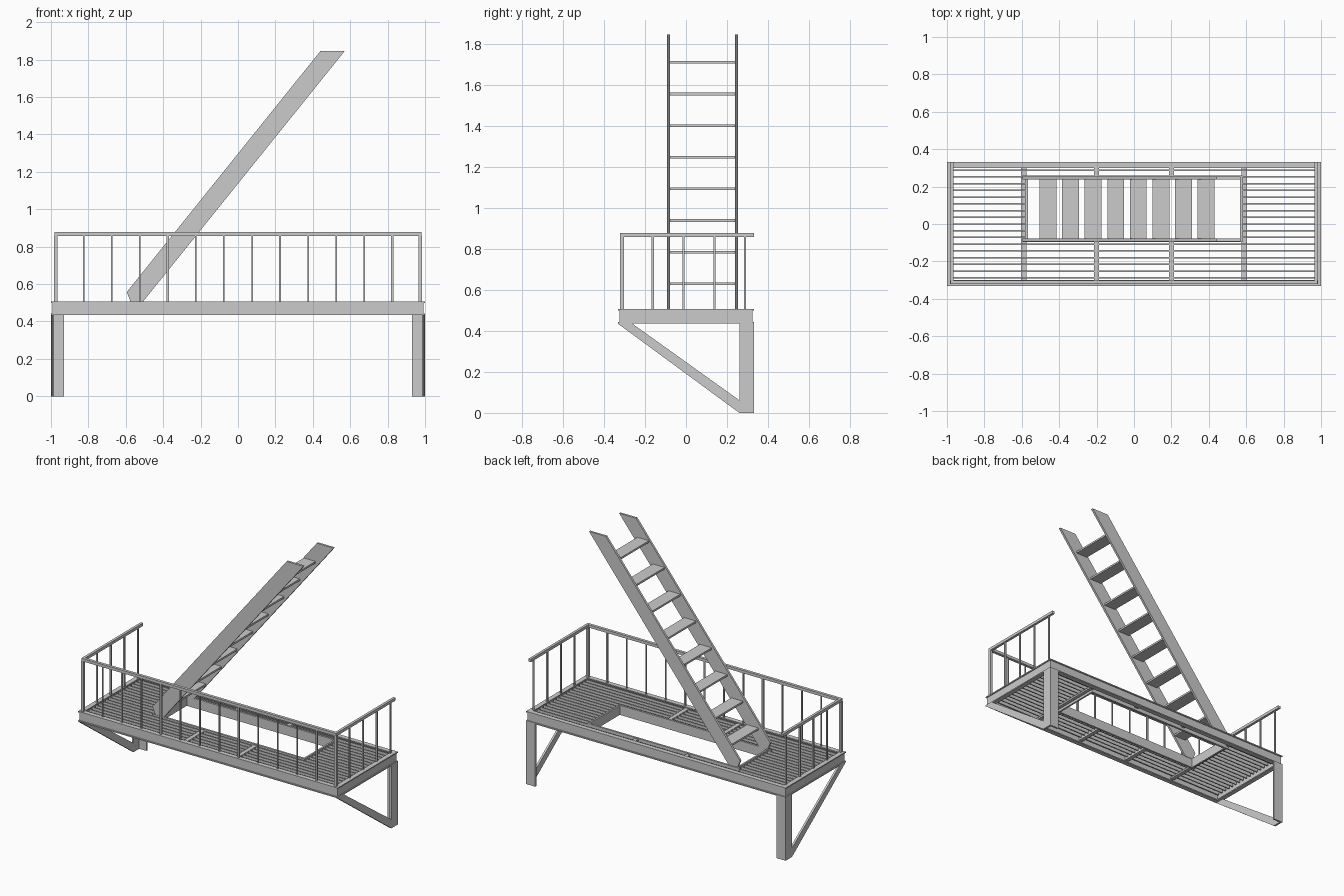
import bpy, bmesh
from mathutils import Vector

if "Cube" in bpy.data.objects:
    bpy.data.objects.remove(bpy.data.objects["Cube"])


def finish(name, bm):
    bmesh.ops.recalc_face_normals(bm, faces=bm.faces)
    me = bpy.data.meshes.new(name)
    bm.to_mesh(me)
    bm.free()
    ob = bpy.data.objects.new(name, me)
    bpy.context.collection.objects.link(ob)
    return ob


def boxes(name, items):
    """One object from boxes given as (x0, x1, y0, y1, z0, z1)."""
    bm = bmesh.new()
    for x0, x1, y0, y1, z0, z1 in items:
        vs = bmesh.ops.create_cube(bm, size=1)["verts"]
        for v in vs:
            v.co = Vector((x1 if v.co.x > 0 else x0,
                           y1 if v.co.y > 0 else y0,
                           z1 if v.co.z > 0 else z0))
    return finish(name, bm)


def plates(name, pts, offset, starts):
    """Flat outlines extruded by offset, repeated at each start."""
    bm = bmesh.new()
    for s in starts:
        f = bm.faces.new([bm.verts.new(Vector(p) + Vector(s)) for p in pts])
        r = bmesh.ops.extrude_face_region(bm, geom=[f], use_keep_orig=True)
        for v in r["geom"]:
            if isinstance(v, bmesh.types.BMVert):
                v.co += Vector(offset)
    return finish(name, bm)


X, Y, Z0, Z1 = 1.0, 0.332, 0.435, 0.507   # platform size
OX, OY0, OY1 = 0.575, -0.085, 0.25        # stair opening

# Outer frame: webs with top and bottom flanges
frame = []
for z0, z1, a, b in ((Z0, Z0 + .008, 0, .033), (Z1 - .008, Z1, 0, .033),
                     (Z0 + .008, Z1 - .008, .007, .02)):
    for s in (-1, 1):
        ys = sorted((s * (Y - a), s * (Y - b)))
        xs = sorted((s * (X - a), s * (X - b)))
        frame.append((-X + a, X - a, *ys, z0, z1))
        frame.append((*xs, -Y + b, Y - b, z0, z1))
boxes("platform_frame", frame)

# Cross members and opening trim
cross = []
for s in (-1, 1):
    xs = sorted((s * OX, s * (OX + .028)))
    cross.append((*xs, -Y + .02, Y - .02, .457, .469))
    xs = sorted((s * (OX - .008), s * (OX + .004)))
    cross.append((*xs, OY0, OY1, Z0 + .005, Z1))
    xc = s * .2
    cross.append((xc - .014, xc + .014, -Y + .02, OY0, .457, .5))
    cross.append((xc - .014, xc + .014, OY1, Y - .02, .457, .5))
cross.append((-OX - .02, OX + .004, OY0 - .01, OY0 + .004, Z0 + .005, Z1))
cross.append((-OX - .02, OX + .004, OY1 - .004, OY1 + .01, Z0 + .005, Z1))
boxes("opening_and_cross_members", cross)

# Grating slats, split around the opening
slats = []
for i in range(17):
    y = -.288 + i * .036
    spans = [(-.97, .97)]
    if OY0 - .01 < y < OY1 + .01:
        spans = [(-.97, -OX), (OX, .97)]
    for a, b in spans:
        slats.append((a, b, y - .004, y + .004, .469, .5))
boxes("grating_slats", slats)

# Angle legs and diagonal braces
legs = []
for s in (-1, 1):
    legs.append((*sorted((s * .93, s * X)), Y - .012, Y, 0, Z0))
    legs.append((*sorted((s * .986, s * X)), .26, Y - .012, 0, Z0))
boxes("legs", legs)
plates("braces", [(0, -Y, Z0), (0, -.262, Z0), (0, .26, .062), (0, .26, 0)],
       (.014, 0, 0), [(-X, 0, 0), (X - .014, 0, 0)])

# Handrail on the front and both ends
rail_y = -.312
boxes("handrail", [(-.982, .982, rail_y - .01, rail_y + .01, .858, .878)] +
      [(s * .973 - .009, s * .973 + .009, rail_y + .01, Y, .858, .878)
       for s in (-1, 1)])
posts = []
for i in range(14):
    x = -.975 + i * .15
    r = .009 if i in (0, 13) else .006 if i % 4 == 0 else .004
    posts.append((x - r, x + r, rail_y - r, rail_y + r, .5, .86))
for s in (-1, 1):
    for i in range(1, 5):
        y = rail_y + i * .15
        x = s * .973
        posts.append((x - .005, x + .005, y - .005, y + .005, .5, .86))
boxes("railing_posts", posts)

# Stair stringers and treads
plates("stair_stringers",
       [(-.595, 0, .557), (-.573, 0, .503), (-.51, 0, .503),
        (.57, 0, 1.845), (.44, 0, 1.845)],
       (0, .015, 0), [(0, -.093, 0), (0, .239, 0)])
boxes("stair_treads",
      [(-.505 + i * .1207, -.415 + i * .1207, -.08, .24,
        .623 + i * .1542, .636 + i * .1542) for i in range(8)])
